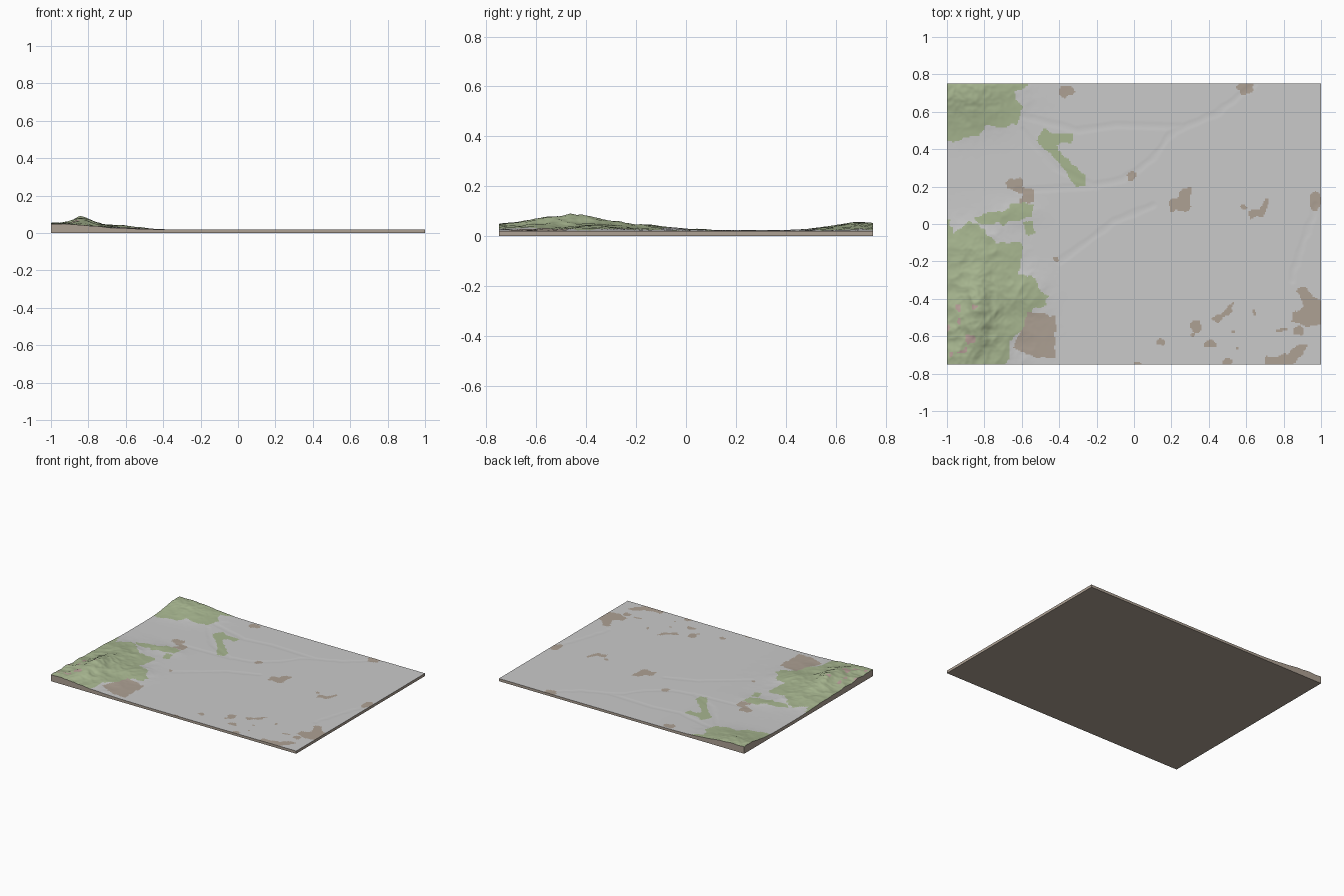
import bpy
import math
from mathutils import Vector, noise

if "Cube" in bpy.data.objects:
    bpy.data.objects.remove(bpy.data.objects["Cube"])

NX, NY = 300, 225          # grid cells
W, D = 1.0, 0.75           # half sizes


def material(name, rgb):
    m = bpy.data.materials.new(name)
    m.diffuse_color = (*rgb, 1)
    m.use_nodes = True
    m.node_tree.nodes["Principled BSDF"].inputs["Base Color"].default_value = m.diffuse_color
    return m


MATS = [material("pale grey plain", (0.59, 0.59, 0.59)),
        material("green hills", (0.39, 0.47, 0.28)),
        material("brown earth", (0.42, 0.355, 0.295)),
        material("pink rock", (0.47, 0.34, 0.31))]
GREY, GREEN, BROWN, PINK = range(4)

# Land cover outlines
GREENS = [
    [(-1.1, .8), (-.55, .8), (-.57, .74), (-.64, .70), (-.60, .62), (-.62, .54), (-.70, .52),
     (-.78, .53), (-.83, .48), (-.90, .46), (-.95, .44), (-1.1, .45)],
    [(-.52, .47), (-.47, .51), (-.43, .48), (-.33, .48), (-.33, .44), (-.42, .43), (-.39, .38),
     (-.26, .25), (-.26, .20), (-.31, .20), (-.38, .30), (-.44, .37), (-.51, .43)],
    [(-.85, .03), (-.78, .06), (-.70, .07), (-.63, .12), (-.53, .10), (-.55, .04), (-.70, .0), (-.84, .0)],
    [(-.54, .02), (-.53, -.05), (-.58, -.06), (-.59, .01)],
    [(-1.1, .04), (-.98, .02), (-.96, -.05), (-.88, .02), (-.80, -.03), (-.74, -.10), (-.60, -.10),
     (-.60, -.2), (-.62, -.27), (-.53, -.29), (-.50, -.36), (-.46, -.38), (-.47, -.44), (-.55, -.46),
     (-.58, -.55), (-.66, -.62), (-.67, -.72), (-.72, -.8), (-1.1, -.8)],
]
BROWNS = [
    [(-.57, -.47), (-.42, -.49), (-.42, -.72), (-.54, -.71), (-.65, -.66), (-.60, -.56)],
    [(-.69, .22), (-.61, .25), (-.60, .20), (-.53, .18), (-.54, .12), (-.61, .11), (-.60, .16), (-.68, .19)],
    [(.19, .07), (.30, .07), (.31, .20), (.26, .20), (.24, .14), (.19, .13)],
    [(.62, .03), (.69, .04), (.73, .13), (.70, .14), (.67, .08), (.62, .07)],
    [(.87, -.36), (.91, -.33), (.97, -.40), (1.1, -.47), (1.1, -.52), (.94, -.55), (.84, -.52),
     (.85, -.47), (.91, -.44)],
    [(.70, -.8), (.70, -.71), (.82, -.70), (.86, -.65), (.93, -.64), (.91, -.69), (.85, -.75), (.85, -.8)],
    [(.41, -.50), (.48, -.47), (.53, -.41), (.53, -.47), (.48, -.50), (.45, -.53)],
]
# Small brown spots: x, y, radius x, radius y
SPOTS = [(-.36, .71, .045, .03), (.60, .735, .045, .04), (-.01, .255, .025, .025), (.97, .12, .03, .055),
         (-.42, -.19, .018, .015), (.33, -.55, .03, .03), (.41, -.64, .035, .025), (.14, -.63, .023, .018),
         (.50, -.735, .025, .02), (.64, -.475, .012, .018), (.79, -.565, .03, .012), (.31, -.59, .012, .012),
         (.53, -.58, .012, .01), (.55, -.66, .012, .01), (.88, -.57, .03, .02), (.58, .09, .018, .01),
         (.02, -.745, .02, .012)]
# Shallow watercourses
STREAMS = [[(-.62, .18), (-.25, .2), (-.05, .24), (.1, .35), (.22, .5), (.42, .58), (.65, .75)],
           [(-.6, .5), (-.42, .3), (-.2, .2)],
           [(-.6, .58), (-.3, .5), (-.1, .53), (.25, .52)],
           [(-.4, -.2), (-.1, .02), (.1, .1)],
           [(.84, -.3), (.9, -.1), (.97, .1)]]


def inside(poly, x, y):
    hit = False
    for (ax, ay), (bx, by) in zip(poly, poly[1:] + poly[:1]):
        if (ay > y) != (by > y) and x < ax + (y - ay) * (bx - ax) / (by - ay):
            hit = not hit
    return hit


def boxed(polys):
    return [(min(p[0] for p in q), max(p[0] for p in q), min(p[1] for p in q),
             max(p[1] for p in q), q) for q in polys]


GREEN_BOX, BROWN_BOX = boxed(GREENS), boxed(BROWNS)


def in_any(boxes, x, y):
    return any(a <= x <= b and c <= y <= d and inside(q, x, y) for a, b, c, d, q in boxes)


def cover(x, y):
    """Land cover at a point, with slightly ragged outlines."""
    if x < -.83 and -.74 < y < -.43 and noise.noise(Vector((x * 22, y * 17, 4))) > .27:
        return PINK
    u = x + .014 * noise.noise(Vector((x * 28, y * 28, 1)))
    v = y + .014 * noise.noise(Vector((x * 28, y * 28, 9)))
    if in_any(BROWN_BOX, u, v) or any(((u - a) / r) ** 2 + ((v - b) / s) ** 2 < 1 for a, b, r, s in SPOTS):
        return BROWN
    return GREEN if in_any(GREEN_BOX, u, v) else GREY


def bump(x, y, cx, cy, sx, sy):
    return math.exp(-((x - cx) / sx) ** 2 - ((y - cy) / sy) ** 2)


def seg_dist(x, y, a, b):
    dx, dy = b[0] - a[0], b[1] - a[1]
    t = max(0, min(1, ((x - a[0]) * dx + (y - a[1]) * dy) / (dx * dx + dy * dy)))
    return math.hypot(x - a[0] - t * dx, y - a[1] - t * dy)


def height(x, y):
    plain = .018 + .006 * max(0, (-.2 - x) / .8) ** 1.3 + .003 * max(0, x - .4)
    if x > -.2:
        hills = 0
    else:
        hills = (.027 * bump(x, y, -.86, -.5, .25, .33)          # southern massif
                 + .037 * bump(x, y, -.83, -.44, .065, .17)      # main ridge
                 + .010 * bump(x, y, -.60, -.36, .12, .10)       # eastern spur
                 + .010 * bump(x, y, -.98, -.70, .12, .15)       # corner upland
                 + .010 * bump(x, y, -.85, -.12, .17, .12)       # northern foothills
                 + .006 * bump(x, y, -.65, .06, .14, .06)        # low rise
                 + .029 * bump(x, y, -.92, .70, .25, .16))       # northern massif
        rough = 0
        for f, a in ((7, .5), (15, .3), (31, .13)):              # gullies and crests
            rough += a * (.5 - 2 * abs(noise.noise(Vector((x * f, y * f, f)))))
        hills += min(hills, .032) * .55 * rough
    w = .022
    cut = 0
    for s in STREAMS:
        d = min(seg_dist(x + .02 * noise.noise(Vector((x * 14, y * 14, 2))), y, a, b)
                for a, b in zip(s, s[1:]))
        if d < w:
            cut = max(cut, 1 - (d / w) ** 2)
    return plain + hills - .0012 * cut


# Terrain surface
row = NX + 1
verts = []
for j in range(NY + 1):
    for i in range(row):
        x, y = -W + 2 * W * i / NX, -D + 2 * D * j / NY
        verts.append((x, y, height(x, y)))
faces, mats = [], []
for j in range(NY):
    for i in range(NX):
        k = j * row + i
        faces.append((k, k + 1, k + row + 1, k + row))
        mats.append(cover(-W + 2 * W * (i + .5) / NX, -D + 2 * D * (j + .5) / NY))

# Side walls down to the floor
rim = ([i for i in range(NX)] + [j * row + NX for j in range(NY)]
       + [NY * row + i for i in range(NX, 0, -1)] + [j * row for j in range(NY, 0, -1)])
low = len(verts)
verts += [(verts[k][0], verts[k][1], 0) for k in rim]
n = len(rim)
for k in range(n):
    q = (k + 1) % n
    faces.append((low + k, low + q, rim[q], rim[k]))
    mats.append(BROWN)


def add_object(name, v, f, m):
    mesh = bpy.data.meshes.new(name)
    mesh.from_pydata(v, [], f)
    for mat in MATS:
        mesh.materials.append(mat)
    mesh.polygons.foreach_set("material_index", m)
    mesh.update()
    ob = bpy.data.objects.new(name, mesh)
    bpy.context.collection.objects.link(ob)
    return ob


terrain = add_object("terrain_block", verts, faces, mats)
bpy.context.view_layer.objects.active = terrain
terrain.select_set(True)
bpy.ops.object.shade_smooth_by_angle(angle=math.radians(40))

# Flat underside
add_object("underside", [(-W, -D, 0), (-W, D, 0), (W, D, 0), (W, -D, 0)], [(0, 1, 2, 3)], [BROWN])
